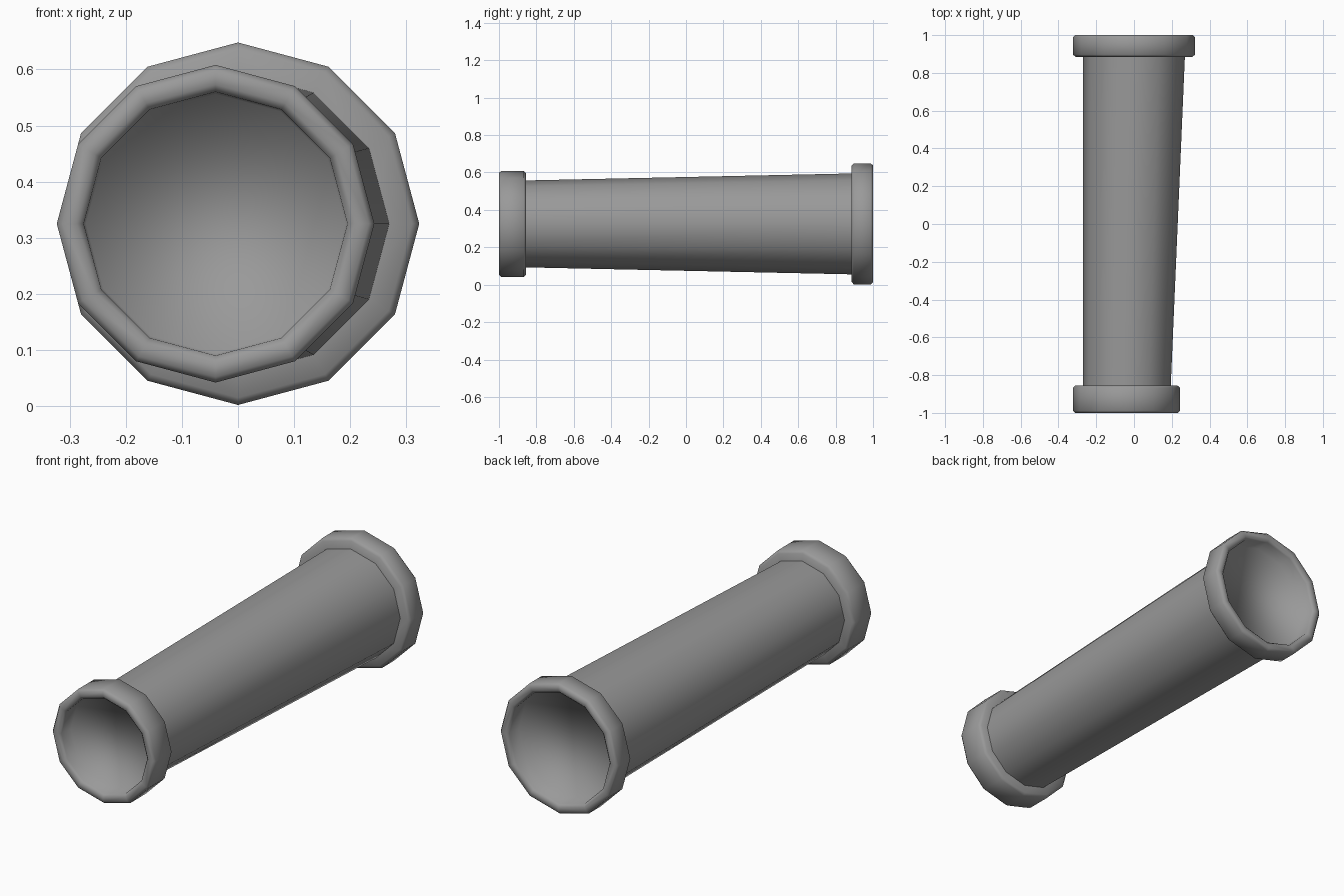
import bpy
import math

cube = bpy.data.objects.get("Cube")
if cube:
    bpy.data.objects.remove(cube, do_unlink=True)

SIDES = 12
HEIGHT = 0.325

metal = bpy.data.materials.new("plain_grey")
metal.use_nodes = True
grey = (0.32, 0.32, 0.32, 1)
metal.diffuse_color = grey
metal.node_tree.nodes["Principled BSDF"].inputs["Base Color"].default_value = grey


def lathe(name, stations, closed_start=False, closed_end=False):
    """Twelve-sided rings along y; each station is (x centre, y, radius)."""
    verts, faces = [], []
    for cx, y, r in stations:
        for i in range(SIDES):
            a = 2 * math.pi * i / SIDES
            verts.append((cx + r * math.cos(a), y, HEIGHT + r * math.sin(a)))
    for s in range(len(stations) - 1):
        for i in range(SIDES):
            j = (i + 1) % SIDES
            a, b = s * SIDES, (s + 1) * SIDES
            faces.append((a + i, a + j, b + j, b + i))
    if closed_start:
        faces.append(tuple(reversed(range(SIDES))))
    if closed_end:
        last = (len(stations) - 1) * SIDES
        faces.append(tuple(last + i for i in range(SIDES)))
    mesh = bpy.data.meshes.new(name)
    mesh.from_pydata(verts, [], faces)
    mesh.materials.append(metal)
    # faces were wound for rings running towards -y
    if stations[0][1] < stations[-1][1]:
        mesh.flip_normals()
    mesh.update()
    obj = bpy.data.objects.new(name, mesh)
    bpy.context.collection.objects.link(obj)
    bpy.ops.object.select_all(action="DESELECT")
    obj.select_set(True)
    bpy.context.view_layer.objects.active = obj
    return obj


def collar(name, cx, radius, y_end, width, body_radius):
    """Rounded flange with a dished mouth facing outwards."""
    inward = -math.copysign(1, y_end)
    profile = [  # (distance in from the end, radius)
        (width, body_radius - 0.03),
        (width, radius - 0.013),
        (width - 0.012, radius),
        (0.012, radius),
        (0, radius - 0.010),
        (0, radius - 0.035),
        (0.012, radius - 0.048),
        (0.08, radius - 0.052),
    ]
    obj = lathe(name, [(cx, y_end + inward * d, r) for d, r in profile],
                closed_end=True)
    bpy.ops.object.mode_set(mode="EDIT")
    bpy.ops.mesh.select_all(action="SELECT")
    bpy.ops.mesh.normals_make_consistent(inside=False)
    bpy.ops.object.mode_set(mode="OBJECT")
    bpy.ops.object.shade_smooth_by_angle(angle=math.radians(100))
    return obj


# Tapered barrel, straight along its right side
lathe("barrel", [(-0.038, -0.87, 0.232), (0.0, 0.90, 0.270)])
bpy.ops.object.shade_smooth_by_angle(angle=math.radians(40))

# End flanges
collar("front_collar", -0.040, 0.283, -1.0, 0.145, 0.232)
collar("back_collar", 0.0, 0.323, 1.0, 0.115, 0.270)
